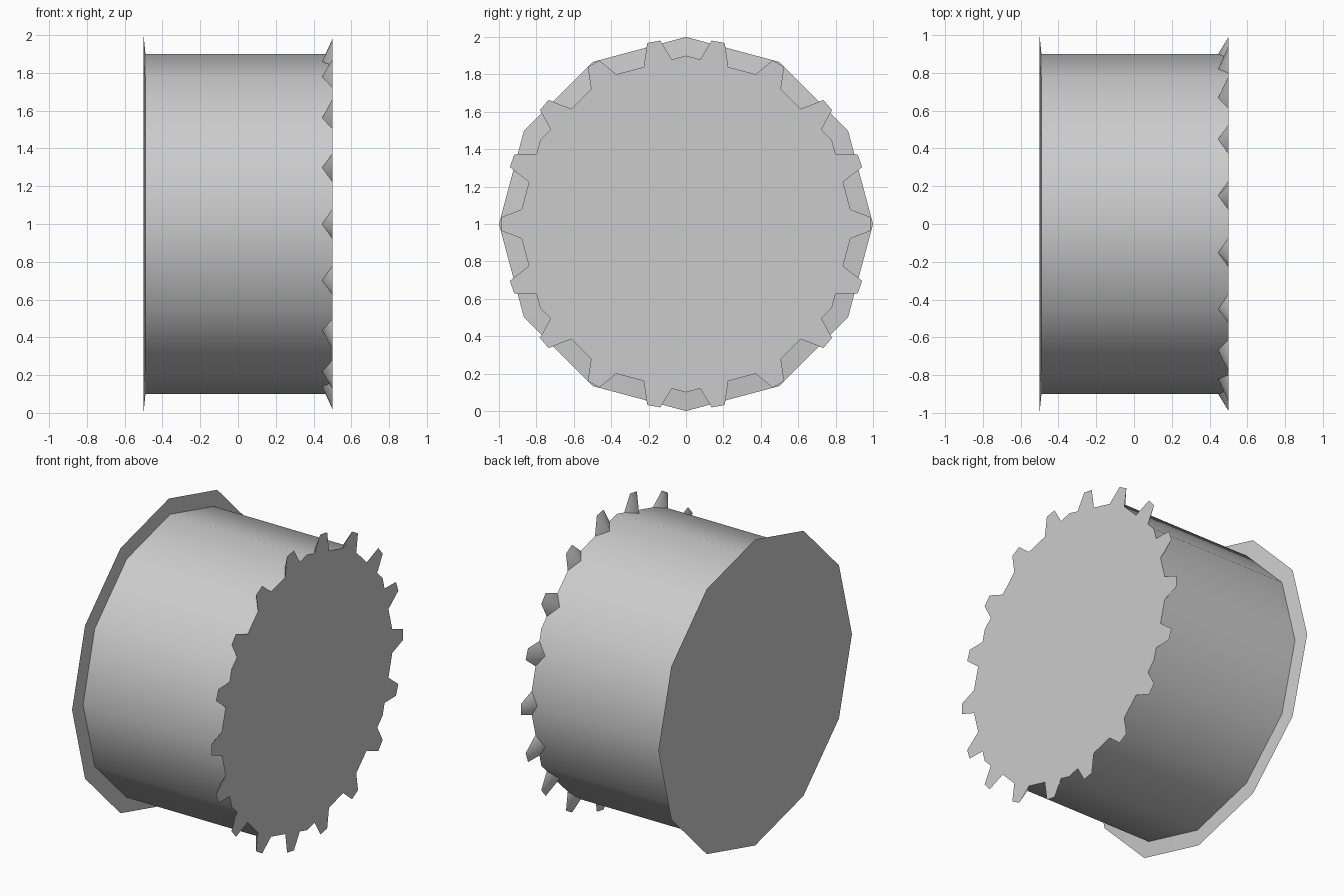
import bpy, bmesh
from math import sin, cos, pi, radians

if "Cube" in bpy.data.objects:
    bpy.data.objects.remove(bpy.data.objects["Cube"])

SIDES, R, CZ = 12, 0.9, 1.0


def finish(name, bm, angle):
    bmesh.ops.recalc_face_normals(bm, faces=bm.faces)
    me = bpy.data.meshes.new(name)
    bm.to_mesh(me)
    bm.free()
    ob = bpy.data.objects.new(name, me)
    bpy.context.collection.objects.link(ob)
    bpy.ops.object.select_all(action='DESELECT')
    ob.select_set(True)
    bpy.context.view_layer.objects.active = ob
    bpy.ops.object.shade_smooth_by_angle(angle=radians(angle))
    return ob


def point(x, r, a):
    return (x, r * cos(a), CZ + r * sin(a))


def lathe(name, profile):
    """Capped 12-sided solid around the x axis from (x, radius) pairs."""
    bm = bmesh.new()
    rings = [[bm.verts.new(point(x, r, 2 * pi * i / SIDES)) for i in range(SIDES)]
             for x, r in profile]
    for p, q in zip(rings, rings[1:]):
        for i in range(SIDES):
            j = (i + 1) % SIDES
            bm.faces.new((p[i], p[j], q[j], q[i]))
    bm.faces.new(rings[0])
    bm.faces.new(rings[-1])
    return finish(name, bm, 45)


# Drum with its thin flared flange at the left end
lathe("drum_with_flange", [(-0.5, 1.0), (-0.49, R), (0.5, R)])


def drum_radius(a):
    """Distance from the axis to the flat-sided drum surface at angle a."""
    step = 2 * pi / SIDES
    return R * cos(step / 2) / cos(a % step - step / 2) - 0.001


# Ring of 18 wedge teeth around the right end
bm = bmesh.new()
for k in range(18):
    a = radians(20 * k)
    base, tip = 0.089, 0.036
    apex = bm.verts.new(point(0.445, drum_radius(a), a))
    b1, b2 = [bm.verts.new(point(0.5, drum_radius(a + d), a + d)) for d in (-base, base)]
    t1, t2 = [bm.verts.new(point(0.5, 0.99, a + d)) for d in (-tip, tip)]
    for f in ((b1, b2, t2, t1), (apex, t1, t2), (apex, b1, t1), (apex, t2, b2), (apex, b2, b1)):
        bm.faces.new(f)
finish("rim_teeth", bm, 80)
